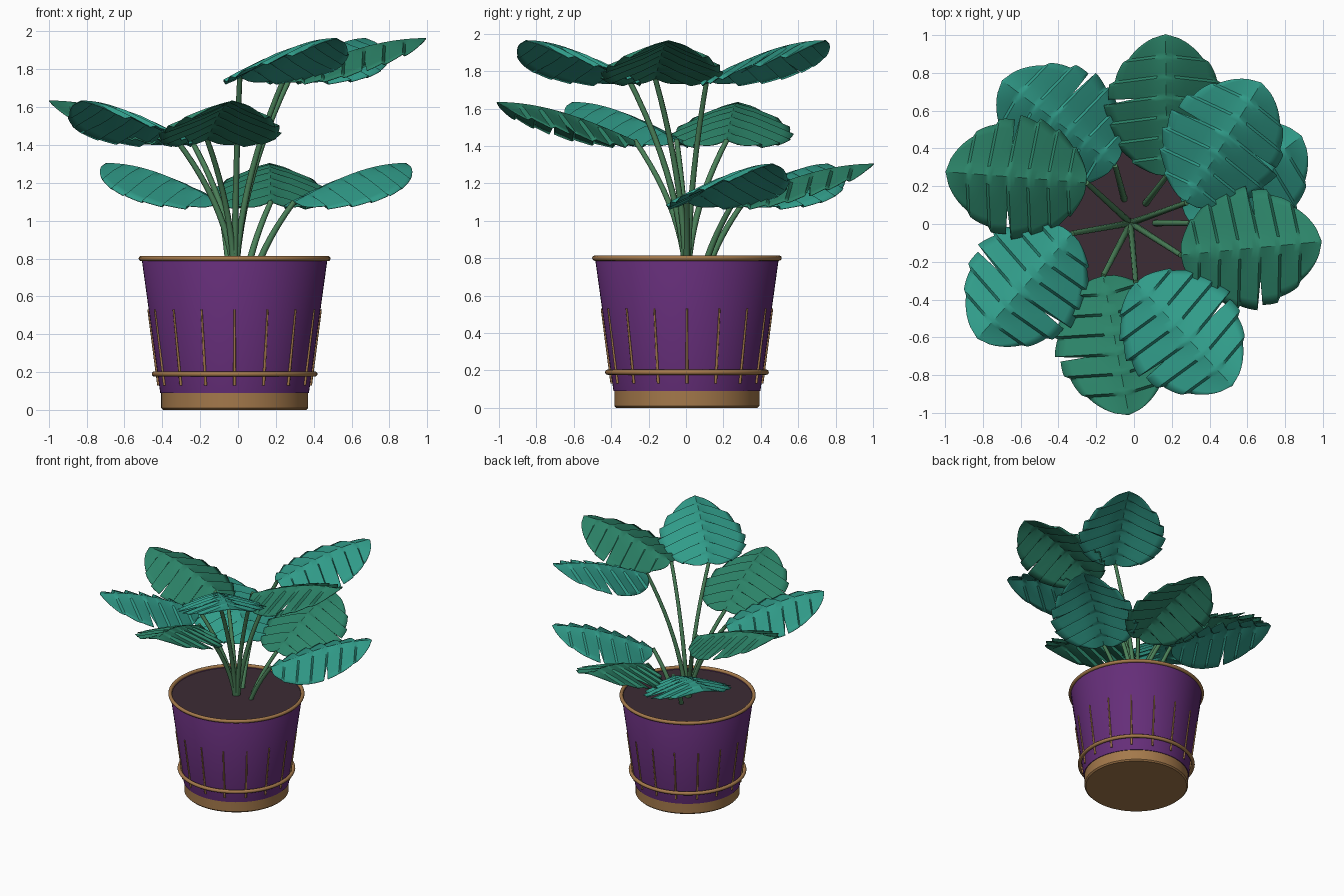
import bpy, bmesh, math
from mathutils import Vector

if "Cube" in bpy.data.objects:
    bpy.data.objects.remove(bpy.data.objects["Cube"])

CX, CY = -0.018, 0.005          # pot centre
TAU = 2 * math.pi


def material(name, rgb):
    m = bpy.data.materials.new(name)
    m.diffuse_color = (*rgb, 1)
    m.use_nodes = True
    m.node_tree.nodes["Principled BSDF"].inputs["Base Color"].default_value = m.diffuse_color
    return m


PURPLE = material("purple_glaze", (0.13, 0.027, 0.19))
TAN = material("tan_trim", (0.37, 0.19, 0.07))
SOIL = material("dark_soil", (0.045, 0.025, 0.035))
STEM = material("stem_green", (0.07, 0.22, 0.10))
TEAL = material("leaf_teal", (0.03, 0.33, 0.25))
GREEN = material("leaf_green", (0.025, 0.23, 0.14))


def finish(obj, mat, angle=35):
    obj.data.materials.append(mat)
    bpy.ops.object.select_all(action='DESELECT')
    obj.select_set(True)
    bpy.context.view_layer.objects.active = obj
    bpy.ops.object.shade_smooth_by_angle(angle=math.radians(angle))
    return obj


def from_bmesh(name, bm, mat, loc=(CX, CY, 0), angle=35):
    bmesh.ops.recalc_face_normals(bm, faces=bm.faces)
    me = bpy.data.meshes.new(name)
    bm.to_mesh(me)
    bm.free()
    obj = bpy.data.objects.new(name, me)
    obj.location = loc
    bpy.context.collection.objects.link(obj)
    return finish(obj, mat, angle)


def lathe(name, profile, mat, n=64):
    """Revolve (radius, z) points; end radii of 0 close the shape."""
    bm = bmesh.new()
    vs = [bm.verts.new((r, 0, z)) for r, z in profile]
    es = [bm.edges.new(p) for p in zip(vs, vs[1:])]
    bmesh.ops.spin(bm, geom=vs + es, axis=(0, 0, 1), cent=(0, 0, 0),
                   angle=TAU, steps=n, use_merge=True)
    bmesh.ops.remove_doubles(bm, verts=bm.verts, dist=1e-4)
    return from_bmesh(name, bm, mat)


def ring(name, R, r, z):
    bpy.ops.mesh.primitive_torus_add(major_radius=R, minor_radius=r, major_segments=64,
                                     minor_segments=12, location=(CX, CY, z))
    bpy.context.object.name = name
    finish(bpy.context.object, TAN, 60)


def tube(name, points, radii, mat):
    """Round rod through smooth points, tapered by radii."""
    cu = bpy.data.curves.new(name, 'CURVE')
    cu.dimensions = '3D'
    cu.bevel_depth = 1.0
    cu.bevel_resolution = 2
    cu.use_fill_caps = True
    sp = cu.splines.new('POLY')
    sp.points.add(len(points) - 1)
    for p, co, r in zip(sp.points, points, radii):
        p.co = (*co, 1)
        p.radius = r
    obj = bpy.data.objects.new(name, cu)
    bpy.context.collection.objects.link(obj)
    bpy.ops.object.select_all(action='DESELECT')
    obj.select_set(True)
    bpy.context.view_layer.objects.active = obj
    bpy.ops.object.convert(target='MESH')
    finish(bpy.context.object, mat, 60)


# Pot: foot, tapered body, soil, rim and band
lathe("pot_foot", [(0, 0), (0.378, 0), (0.388, 0.01), (0.388, 0.09), (0.38, 0.10), (0, 0.10)], TAN)
lathe("pot_body", [(0, 0.09), (0.393, 0.09), (0.49, 0.79), (0.485, 0.80), (0.475, 0.78), (0, 0.78)], PURPLE)
lathe("soil", [(0, 0.79), (0.482, 0.79), (0.482, 0.782)], SOIL)
ring("pot_rim", 0.493, 0.014, 0.80)
ring("pot_band", 0.424, 0.014, 0.19)

# Thin ribs leaning with the pot wall
for k in range(16):
    a = TAU * k / 16
    d = Vector((math.cos(a), math.sin(a), 0))
    o = Vector((CX, CY, 0))
    tube(f"pot_rib_{k}", [o + d * 0.401 + Vector((0, 0, 0.13)), o + d * 0.456 + Vector((0, 0, 0.53))],
         [0.008, 0.005], TAN)


def leaf(name, base, heading, mat):
    """Pleated, ridged leaf blade with a toothed edge and a pair of slits."""
    L, W, pleats, per, cols = 0.75, 0.335, 7, 8, 6
    rows = pleats * per
    bm = bmesh.new()
    grid = []
    for i in range(rows + 1):
        t = i / rows
        saw = (i % per) / per
        w = W * max(math.sin(math.pi * min(t, 1) ** 1.05), 0) ** 0.55
        w *= 1 - 0.09 * (1 - saw) * (0 < t < 1)
        if i == 4 * per:
            w *= 0.55
        row = []
        for j in range(-cols, cols + 1):
            s = j / cols
            v = abs(s) * w
            x = L * t - 0.12 * v
            z = 0.205 * math.sin(math.pi / 2 * t) - 0.36 * v - 0.12 * v * v
            z += 0.026 * (saw - 0.5) * min(1, v / 0.1)
            row.append(bm.verts.new((x, s * w, z)))
        grid.append(row)
    for a, b in zip(grid, grid[1:]):
        for j in range(2 * cols):
            bm.faces.new((a[j], b[j], b[j + 1], a[j + 1]))
    bmesh.ops.remove_doubles(bm, verts=bm.verts, dist=1e-5)
    obj = from_bmesh(name, bm, mat, base, 30)
    obj.rotation_euler.z = heading
    sol = obj.modifiers.new("thickness", 'SOLIDIFY')
    sol.thickness = 0.004


# Nine leaves in three tiers, stalk azimuths from the golden angle
azimuths = [0, 52.5, 105, 137.5, 190, 242.5, 275, 327.5, 20]
for i, deg in enumerate(azimuths):
    tier = i // 3
    th = math.radians(deg)
    d = Vector((math.cos(th), math.sin(th), 0))
    top = 1.10 + 0.33 * tier
    r0, r1, r2 = (0.125, 0.205, 0.315) if tier == 0 else (0.01, 0.11, 0.315)
    h0, h1 = 0.77, 0.77 + (top - 0.77) * 0.5
    pts, radii = [], []
    for k in range(11):
        t = k / 10
        # quadratic through the three stations
        q = (2 * (t - 0.5) * (t - 1), -4 * t * (t - 1), 2 * t * (t - 0.5))
        r = r0 * q[0] + r1 * q[1] + r2 * q[2]
        z = h0 * q[0] + h1 * q[1] + top * q[2]
        pts.append(Vector((CX, CY, z)) + d * r)
        radii.append(0.018 - 0.004 * t)
    tube(f"leaf_stalk_{i}", pts, radii, STEM)
    leaf(f"leaf_blade_{i}", pts[-1], th + math.radians(38), GREEN if i % 2 else TEAL)
